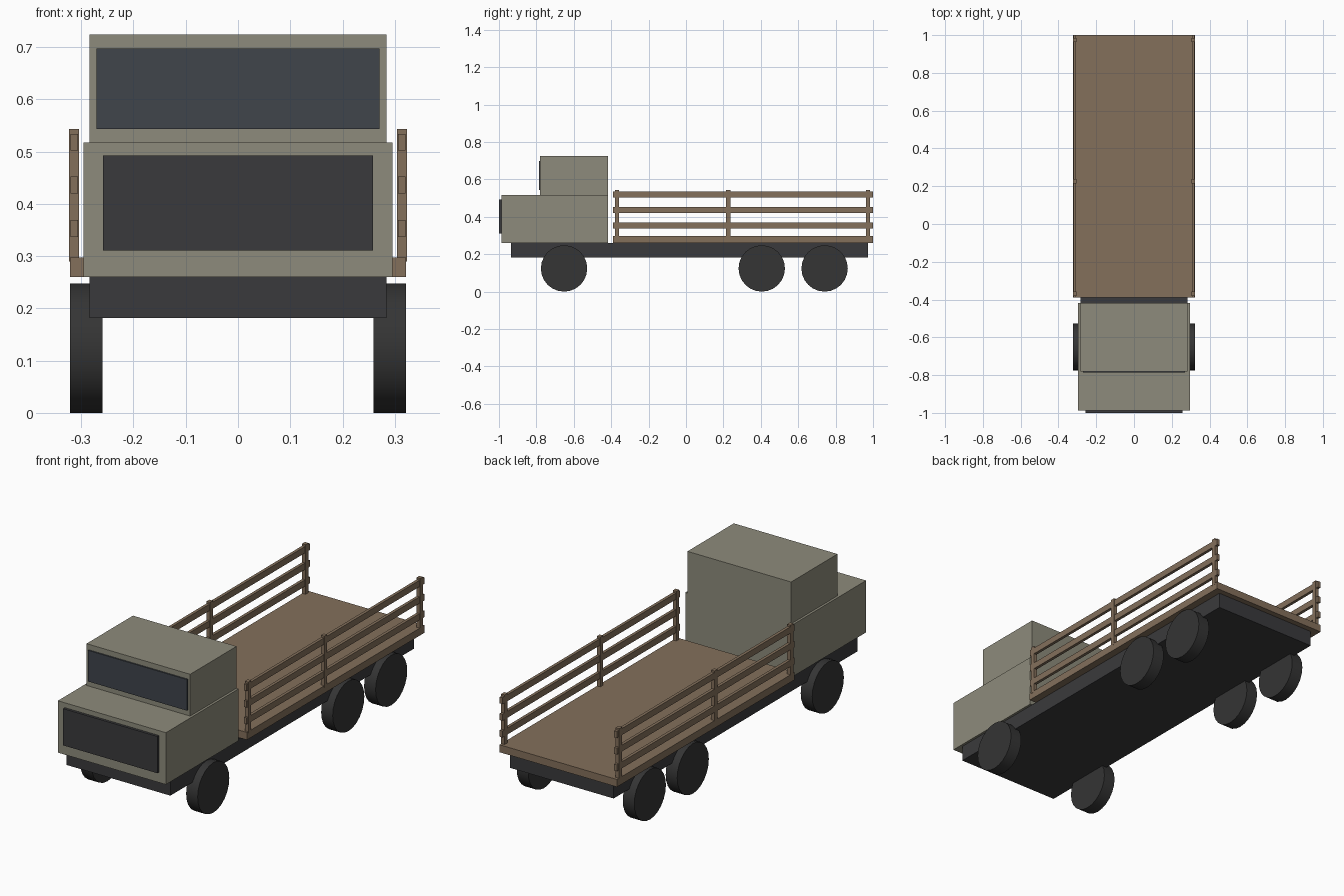
import bpy
import math

if "Cube" in bpy.data.objects:
    bpy.data.objects.remove(bpy.data.objects["Cube"])


def material(name, r, g, b):
    m = bpy.data.materials.new(name)
    m.diffuse_color = (r, g, b, 1)
    m.use_nodes = True
    m.node_tree.nodes["Principled BSDF"].inputs["Base Color"].default_value = m.diffuse_color
    return m


PAINT = material("olive_paint", 0.27, 0.26, 0.20)
WOOD = material("wood", 0.23, 0.16, 0.105)
DARK = material("dark_metal", 0.042, 0.042, 0.045)
GLASS = material("dark_glass", 0.05, 0.058, 0.07)
RUBBER = material("rubber", 0.035, 0.035, 0.035)


def box(name, x, y, z, mat):
    """Box from (min, max) ranges on each axis."""
    bpy.ops.mesh.primitive_cube_add(
        size=1, location=[(r[0] + r[1]) / 2 for r in (x, y, z)])
    ob = bpy.context.object
    ob.name = name
    ob.scale = [r[1] - r[0] for r in (x, y, z)]
    bpy.ops.object.transform_apply(location=False, rotation=False, scale=True)
    ob.data.materials.append(mat)
    return ob


def centred(name, half, y, z, mat):
    return box(name, (-half, half), y, z, mat)


# Chassis and cab
centred("chassis", 0.284, (-0.935, 0.972), (0.182, 0.26), DARK)
centred("cab_lower", 0.296, (-0.987, -0.417), (0.26, 0.517), PAINT)
centred("cab_upper", 0.284, (-0.78, -0.417), (0.517, 0.724), PAINT)
centred("grille", 0.258, (-1.0, -0.985), (0.311, 0.493), DARK)
centred("windscreen", 0.271, (-0.787, -0.778), (0.543, 0.697), GLASS)

# Cargo bed
centred("bed_floor", 0.322, (-0.39, 1.0), (0.26, 0.297), WOOD)

for side, s in (("left", 1), ("right", -1)):
    # Slatted fence: three posts carrying three rails
    post_x = sorted((s * 0.304, s * 0.323))
    rail_x = sorted((s * 0.306, s * 0.321))
    for i, y in enumerate((-0.369, 0.226, 0.974)):
        box(f"fence_post_{side}_{i + 1}", post_x, (y - 0.011, y + 0.011),
            (0.29, 0.543), WOOD)
    for i, z in enumerate((0.353, 0.436, 0.518)):
        box(f"fence_rail_{side}_{i + 1}", rail_x, (-0.39, 1.0),
            (z - 0.016, z + 0.016), WOOD)

    # Wheels: one front, two rear per side
    for i, y in enumerate((-0.652, 0.405, 0.741)):
        bpy.ops.mesh.primitive_cylinder_add(
            vertices=24, radius=0.124, depth=0.063,
            location=(s * 0.2905, y, 0.124), rotation=(0, math.pi / 2, 0))
        wheel = bpy.context.object
        wheel.name = f"wheel_{side}_{i + 1}"
        wheel.data.materials.append(RUBBER)
        bpy.ops.object.shade_smooth_by_angle(angle=math.radians(30))
